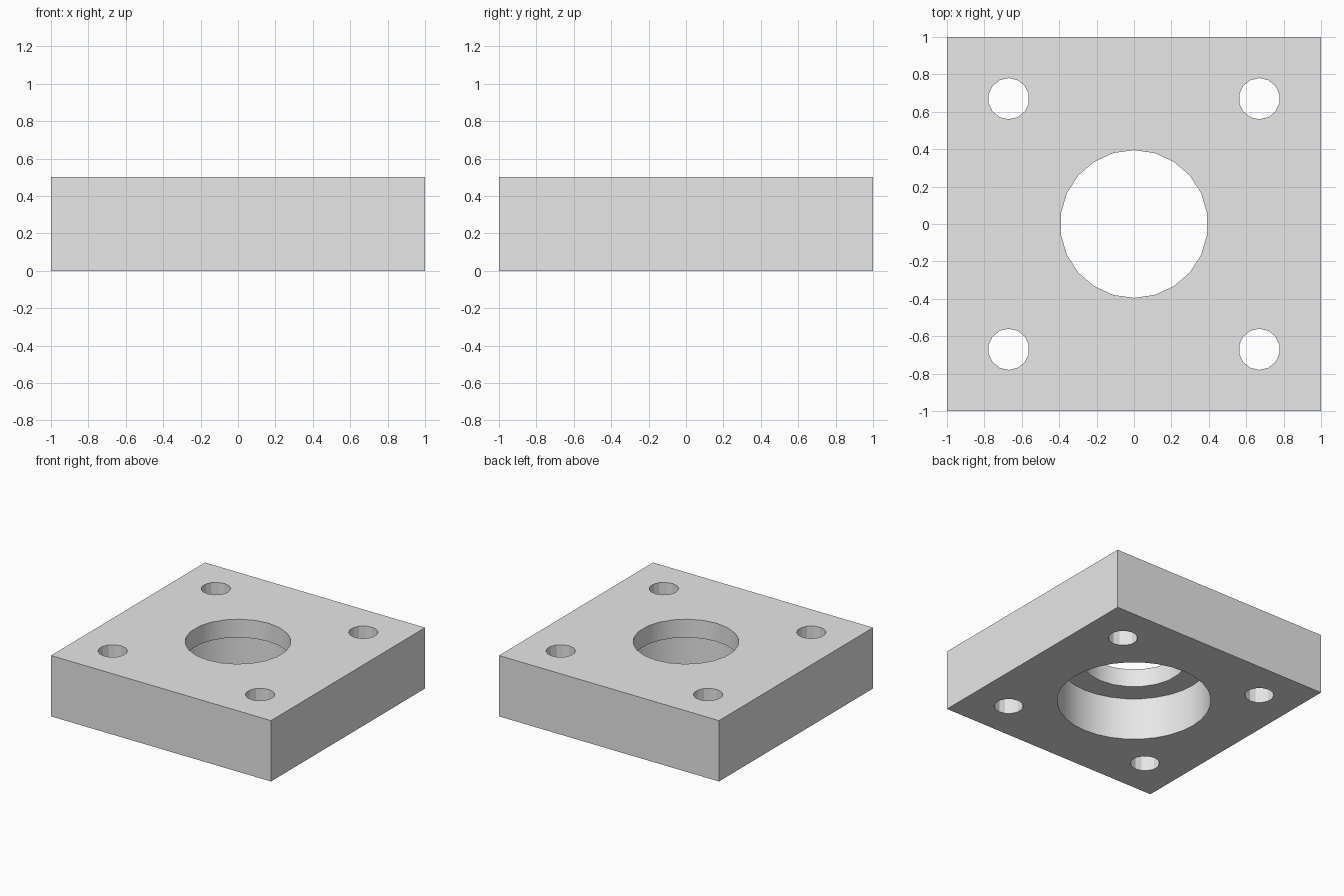
import bpy
import math

cube = bpy.data.objects.get("Cube")
if cube:
    bpy.data.objects.remove(cube, do_unlink=True)

HEIGHT = 0.5
SEAT_DEPTH = 0.35

# Plain grey for the whole plate
grey = bpy.data.materials.new("light_grey")
grey.use_nodes = True
colour = (0.8, 0.8, 0.8, 1)
grey.diffuse_color = colour
grey.node_tree.nodes["Principled BSDF"].inputs["Base Color"].default_value = colour

# Square block
bpy.ops.mesh.primitive_cube_add(size=2, location=(0, 0, HEIGHT / 2))
plate = bpy.context.object
plate.name = "mounting_plate"
plate.scale.z = HEIGHT / 2
bpy.ops.object.transform_apply(location=True, scale=True)
plate.data.materials.append(grey)


def drill(x, y, radius, bottom, top, sides):
    """Cut a vertical round hole with a vertex pointing along +y."""
    bpy.ops.mesh.primitive_cylinder_add(
        vertices=sides, radius=radius, depth=top - bottom,
        location=(x, y, (bottom + top) / 2))
    cutter = bpy.context.object
    cutter.name = "hole_cutter"
    cutter.hide_render = True
    cutter.data.materials.append(grey)
    cut = plate.modifiers.new("hole", 'BOOLEAN')
    cut.operation = 'DIFFERENCE'
    cut.solver = 'EXACT'
    cut.object = cutter
    bpy.ops.object.select_all(action='DESELECT')
    plate.select_set(True)
    bpy.context.view_layer.objects.active = plate
    bpy.ops.object.modifier_apply(modifier=cut.name)
    bpy.data.objects.remove(cutter, do_unlink=True)


# Wide seat from below, then the narrower centre hole through the lip
drill(0, 0, 0.58, -0.1, SEAT_DEPTH, 32)
drill(0, 0, 0.395, -0.1, HEIGHT + 0.1, 22)

# Four corner bolt holes
for sx in (-1, 1):
    for sy in (-1, 1):
        drill(sx * 0.67, sy * 0.67, 0.11, -0.1, HEIGHT + 0.1, 14)

# Smooth the large bores, keep other edges crisp
bpy.ops.object.shade_smooth_by_angle(angle=math.radians(20))
